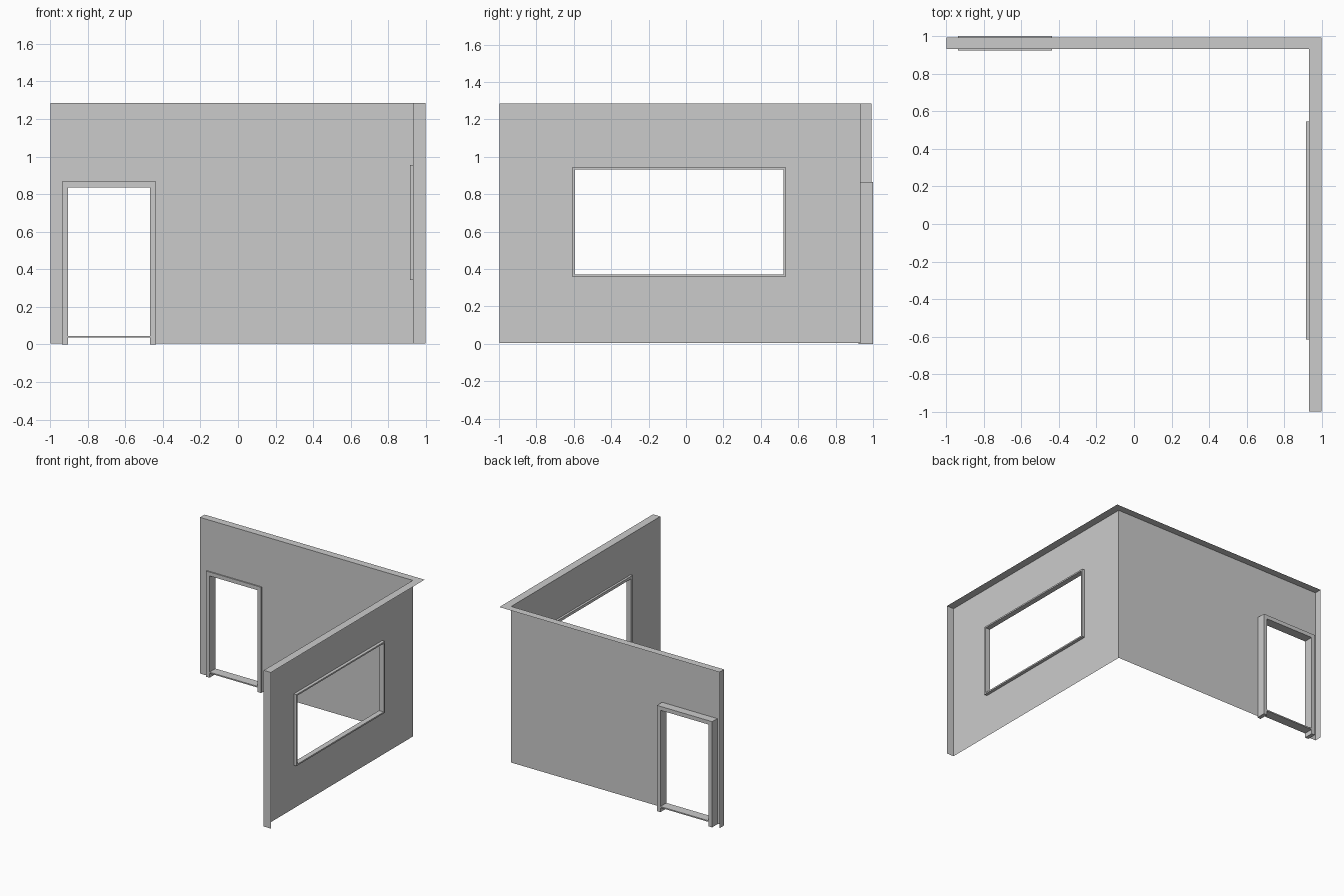
import bpy, bmesh

if "Cube" in bpy.data.objects:
    bpy.data.objects.remove(bpy.data.objects["Cube"])

X0, X1 = -0.997, 0.997      # wall run in x
Y0, Y1 = -0.998, 0.992      # wall run in y
INNER = 0.932               # inner plane of both walls
Z0, Z1 = 0.006, 1.285


def make(name, faces):
    """Object from a list of faces, each a list of points."""
    bm = bmesh.new()
    for pts in faces:
        bm.faces.new([bm.verts.new(p) for p in pts])
    bmesh.ops.remove_doubles(bm, verts=bm.verts, dist=1e-5)
    bmesh.ops.recalc_face_normals(bm, faces=bm.faces)
    me = bpy.data.meshes.new(name)
    bm.to_mesh(me)
    bm.free()
    ob = bpy.data.objects.new(name, me)
    bpy.context.collection.objects.link(ob)
    return ob


def box(name, a, b):
    bm = bmesh.new()
    bmesh.ops.create_cube(bm, size=1)
    for v in bm.verts:
        v.co = [a[i] if v.co[i] < 0 else b[i] for i in range(3)]
    me = bpy.data.meshes.new(name)
    bm.to_mesh(me)
    bm.free()
    ob = bpy.data.objects.new(name, me)
    bpy.context.collection.objects.link(ob)
    return ob


def holed(us, vs, hole, to3d):
    """Grid of quads over us x vs leaving out one cell."""
    out = []
    for i in range(len(us) - 1):
        for j in range(len(vs) - 1):
            if (i, j) != hole:
                c = [(us[i], vs[j]), (us[i + 1], vs[j]),
                     (us[i + 1], vs[j + 1]), (us[i], vs[j + 1])]
                out.append([to3d(u, v) for u, v in c])
    return out


def ring(name, outer, inner, x_a, x_b):
    """Rectangular frame in the yz plane; rects are (y0, y1, z0, z1)."""
    def loop(r, x):
        return [(x, r[0], r[2]), (x, r[1], r[2]), (x, r[1], r[3]), (x, r[0], r[3])]
    loops = [loop(outer, x_a), loop(outer, x_b), loop(inner, x_b), loop(inner, x_a)]
    faces = []
    for k in range(4):
        a, b = loops[k], loops[(k + 1) % 4]
        for i in range(4):
            j = (i + 1) % 4
            faces.append([a[i], a[j], b[j], b[i]])
    return make(name, faces)


# Door and window dimensions
DX0, DX1, DZ = -0.936, -0.436, 0.866
JAMB = 0.032
WIN = (-0.609, 0.535, 0.359, 0.944)
WIN_IN = (-0.594, 0.520, 0.371, 0.932)
WIN_LIP = (-0.614, 0.545, 0.344, 0.954)

# Walls: inner skin, top cap and end caps (outer side is open)
door_wall = holed([X0, DX0, DX1, INNER], [Z0, DZ, Z1], (1, 0),
                  lambda u, v: (u, INNER, v))
door_wall.append([(X0, INNER, Z0), (X0, Y1, Z0), (X0, Y1, Z1), (X0, INNER, Z1)])
make("door_wall", door_wall)

window_wall = holed([Y0, WIN[0], WIN[1], INNER], [Z0, WIN[2], WIN[3], Z1], (1, 1),
                    lambda u, v: (INNER, u, v))
window_wall.append([(INNER, Y0, Z0), (X1, Y0, Z0), (X1, Y0, Z1), (INNER, Y0, Z1)])
make("window_wall", window_wall)

make("wall_top", [[(X0, INNER, Z1), (INNER, INNER, Z1), (INNER, Y0, Z1),
                   (X1, Y0, Z1), (X1, Y1, Z1), (X0, Y1, Z1)]])

# Window frame: lip on the room side, lining through the opening
ring("window_lip", WIN_LIP, WIN_IN, 0.914, INNER)
ring("window_lining", WIN, WIN_IN, INNER, 0.957)

# Door frame: one arch-shaped profile extruded through the wall, plus threshold
FY0, FY1 = 0.922, 0.999
arch = [(DX0, 0), (DX0 + JAMB, 0), (DX0 + JAMB, DZ - JAMB), (DX1 - JAMB, DZ - JAMB),
        (DX1 - JAMB, 0), (DX1, 0), (DX1, DZ), (DX0, DZ)]
sides = [[(x, y, z) for x, z in arch] for y in (FY0, FY1)]
faces = list(sides)
for i in range(len(arch)):
    j = (i + 1) % len(arch)
    faces.append([sides[0][i], sides[0][j], sides[1][j], sides[1][i]])
make("door_frame", faces)
box("door_threshold", (DX0 + JAMB, FY0, 0.036), (DX1 - JAMB, FY1, 0.046))
